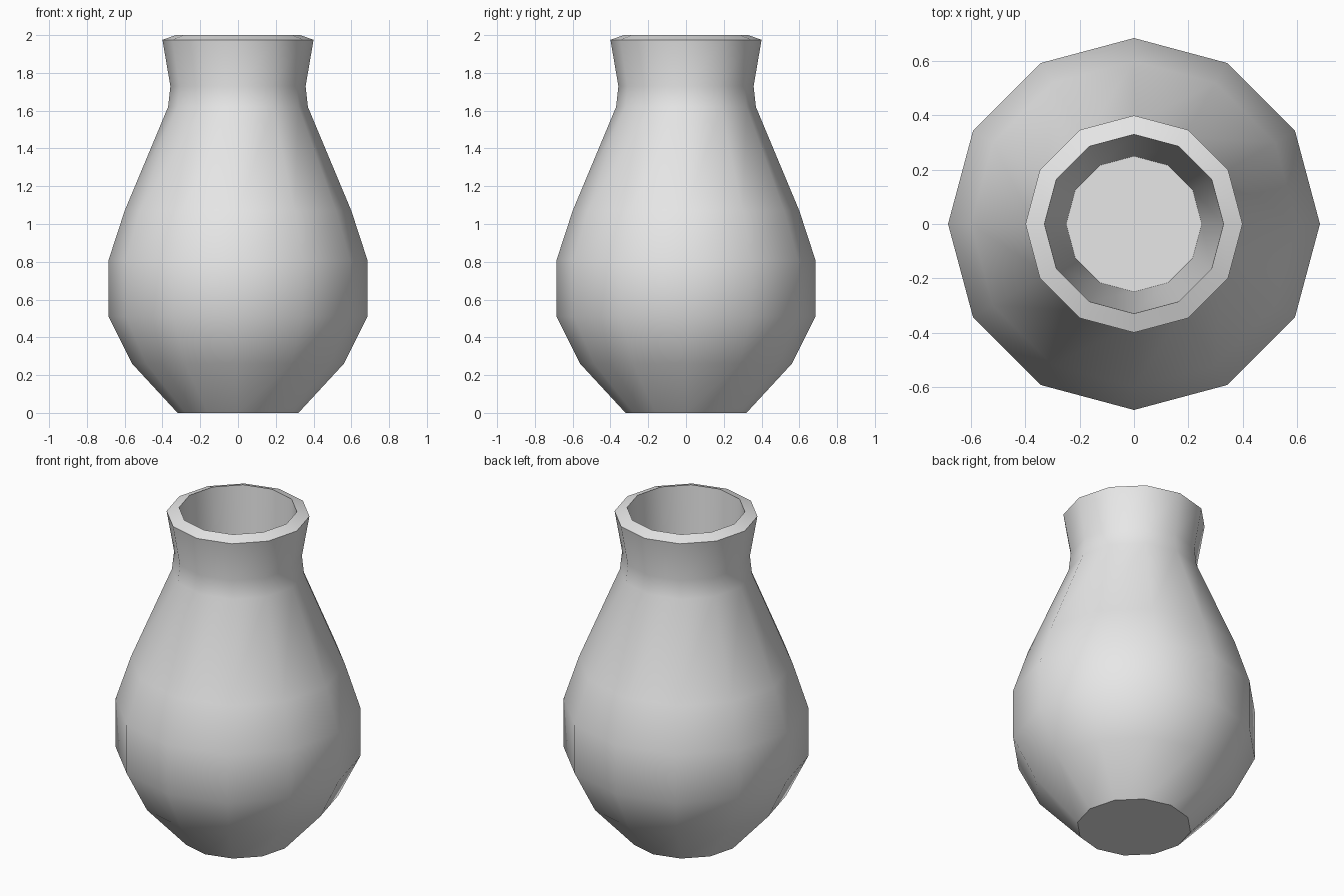
import bpy
import bmesh
from math import cos, sin, tau, radians

SIDES = 12

cube = bpy.data.objects.get("Cube")
if cube:
    bpy.data.objects.remove(cube, do_unlink=True)

# Plain grey clay
clay = bpy.data.materials.new("grey_clay")
clay.use_nodes = True
clay.diffuse_color = (0.8, 0.8, 0.8, 1)
clay.node_tree.nodes["Principled BSDF"].inputs["Base Color"].default_value = (0.8, 0.8, 0.8, 1)

# Radius and height, from the foot up the outside, over the rim and down the inside
profile = [
    (0.32, 0.0), (0.56, 0.26), (0.685, 0.51), (0.685, 0.81), (0.6, 1.07),
    (0.37, 1.62), (0.358, 1.73), (0.4, 1.975),
    (0.33, 2.0), (0.25, 0.1),
]


def lathe(name, points, material):
    """Spin a profile into rings of quads, closed by a flat cap at each end."""
    bm = bmesh.new()
    rings = [[bm.verts.new((r * cos(tau * i / SIDES), r * sin(tau * i / SIDES), z))
              for i in range(SIDES)] for r, z in points]
    for low, high in zip(rings, rings[1:]):
        for i in range(SIDES):
            j = (i + 1) % SIDES
            bm.faces.new((low[i], low[j], high[j], high[i]))
    bm.faces.new(reversed(rings[0]))
    bm.faces.new(rings[-1])
    mesh = bpy.data.meshes.new(name)
    bm.to_mesh(mesh)
    bm.free()
    mesh.materials.append(material)
    obj = bpy.data.objects.new(name, mesh)
    bpy.context.collection.objects.link(obj)
    return obj


# Vase body, smooth around the sides with crisp foot and rim edges
vase = lathe("vase", profile, clay)
bpy.ops.object.select_all(action="DESELECT")
vase.select_set(True)
bpy.context.view_layer.objects.active = vase
bpy.ops.object.shade_smooth_by_angle(angle=radians(40))
